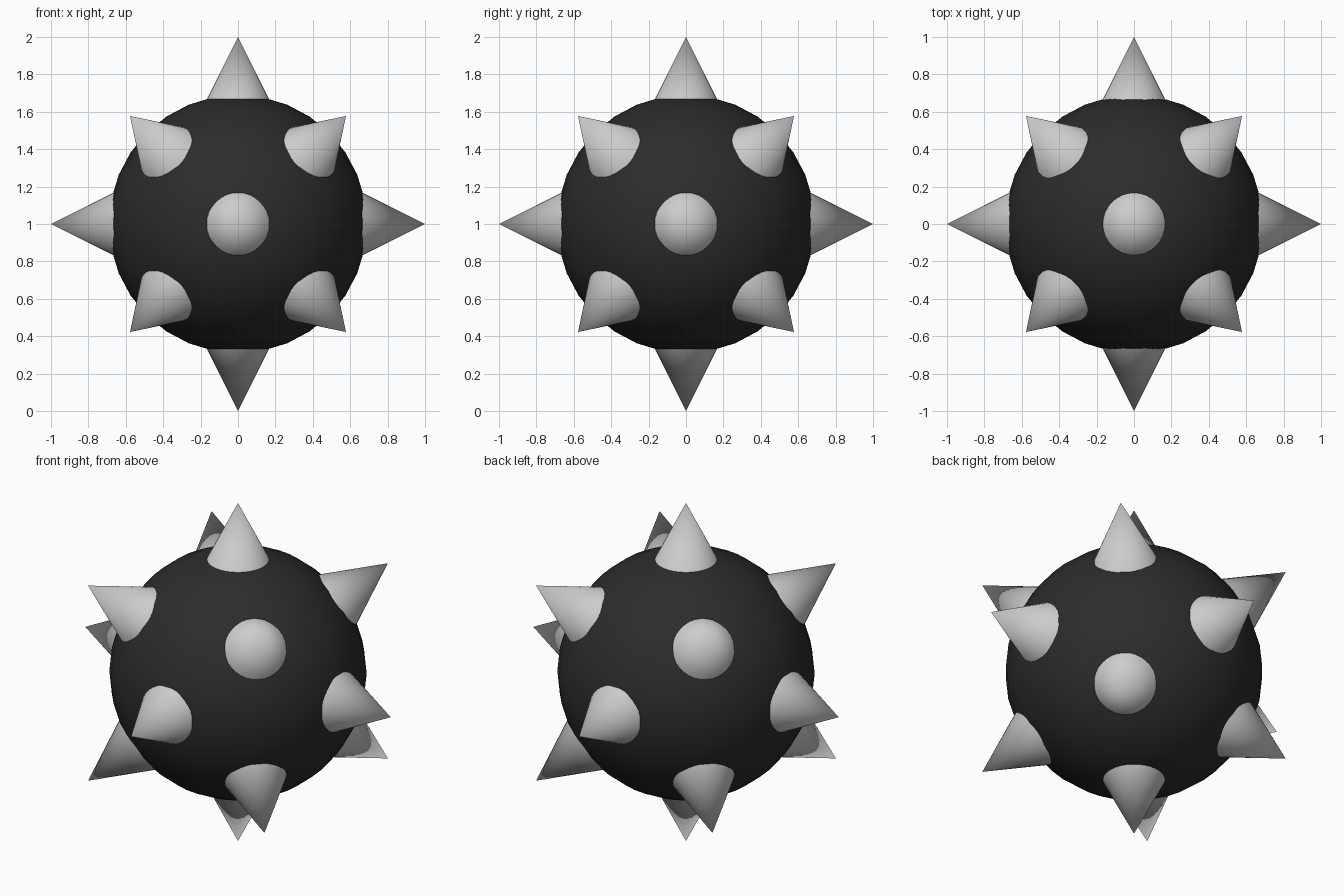
import bpy
from itertools import product
from mathutils import Vector

if "Cube" in bpy.data.objects:
    bpy.data.objects.remove(bpy.data.objects["Cube"])

CENTRE = Vector((0, 0, 1))
SPIKE_BASE = 0.58   # hidden inside the ball
SPIKE_TIP = 1.0

# Dark ball
bpy.ops.mesh.primitive_uv_sphere_add(segments=32, ring_count=16, radius=0.69, location=CENTRE)
ball = bpy.context.object
ball.name = "ball"
bpy.ops.object.shade_smooth()
dark = bpy.data.materials.new("dark_ball")
dark.diffuse_color = (0.025, 0.025, 0.025, 1)
dark.use_nodes = True
dark.node_tree.nodes["Principled BSDF"].inputs["Base Color"].default_value = dark.diffuse_color
ball.data.materials.append(dark)


def spike(direction, name):
    d = Vector(direction).normalized()
    depth = SPIKE_TIP - SPIKE_BASE
    bpy.ops.mesh.primitive_cone_add(
        vertices=32, radius1=depth / 2, radius2=0, depth=depth,
        location=CENTRE + d * (SPIKE_BASE + SPIKE_TIP) / 2,
        rotation=d.to_track_quat('Z', 'Y').to_euler())
    ob = bpy.context.object
    ob.name = name
    bpy.ops.object.shade_smooth_by_angle()


# Spikes along the six axes and the eight cube corners
for axis in range(3):
    for sign in (-1, 1):
        d = [0, 0, 0]
        d[axis] = sign
        spike(d, "axis_spike")
for d in product((-1, 1), repeat=3):
    spike(d, "corner_spike")
